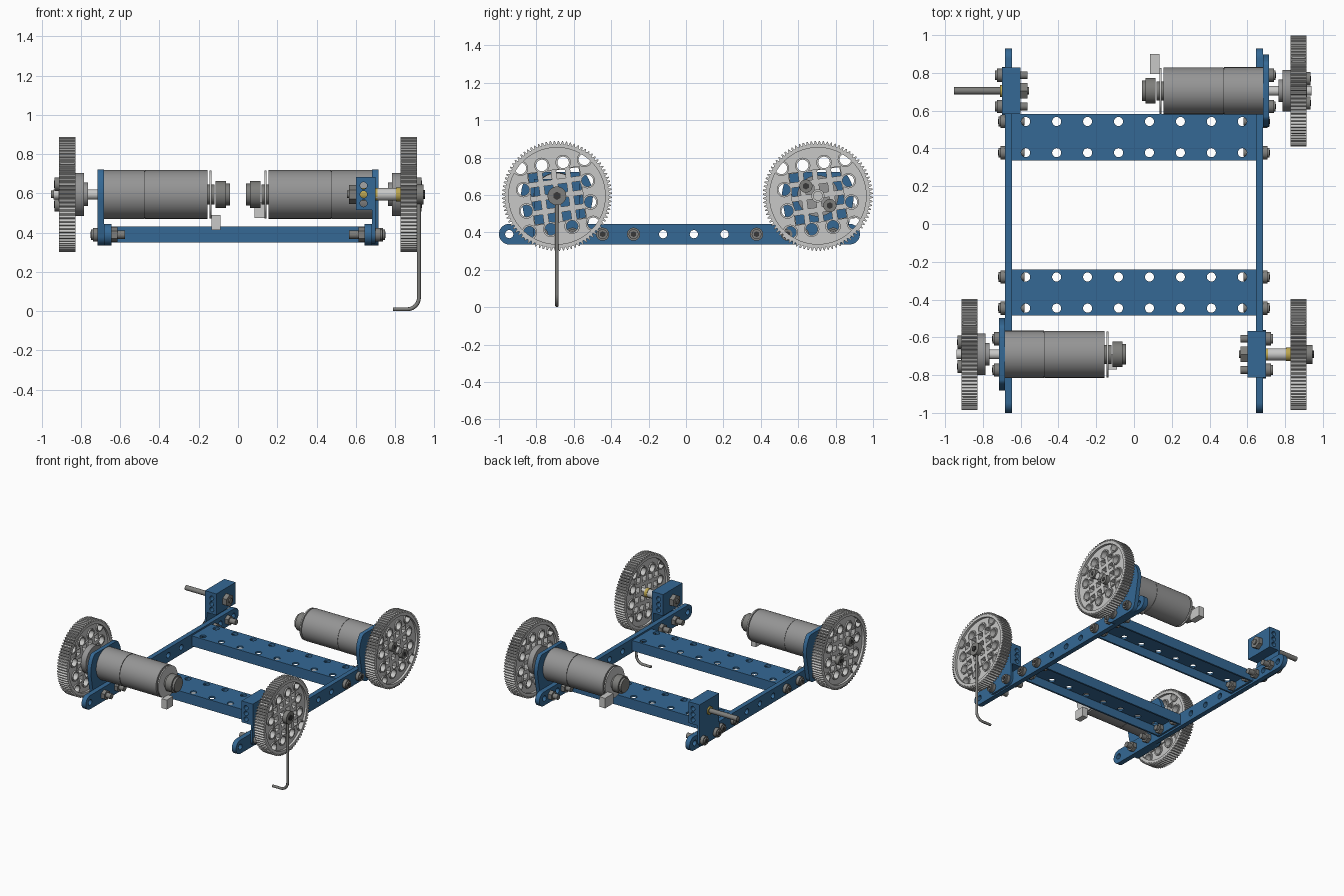
import bpy, bmesh, math
from math import pi, sin, cos, radians
from mathutils import Matrix, Vector
from mathutils.geometry import convex_hull_2d

if "Cube" in bpy.data.objects:
    bpy.data.objects.remove(bpy.data.objects["Cube"], do_unlink=True)


def material(name, r, g, b):
    m = bpy.data.materials.new(name)
    m.use_nodes = True
    m.diffuse_color = (r, g, b, 1)
    m.node_tree.nodes["Principled BSDF"].inputs["Base Color"].default_value = (r, g, b, 1)
    return m


BLUE = material("blue anodised", .035, .14, .30)
PALE = material("pale grey", .58, .58, .57)
GREY = material("motor grey", .30, .30, .30)
STEEL = material("steel", .21, .21, .20)
DARK = material("dark recess", .04, .04, .04)
BRASS = material("brass", .50, .38, .08)

WHEEL_Z, BEAM_Z = .595, .39
FRONT_Y, BACK_Y = -.69, .705


def finish(name, bm, mat):
    bmesh.ops.recalc_face_normals(bm, faces=bm.faces)
    mesh = bpy.data.meshes.new(name)
    bm.to_mesh(mesh)
    bm.free()
    ob = bpy.data.objects.new(name, mesh)
    bpy.context.collection.objects.link(ob)
    shade(ob, mat)
    return ob


def shade(ob, mat):
    ob.data.materials.clear()
    ob.data.materials.append(mat)
    for p in ob.data.polygons:
        p.use_smooth = True
        p.material_index = 0
    ob.data.set_sharp_from_angle(angle=radians(35))


def add_cyl(bm, centre, axis, length, r, sides=32, roll=0):
    rot = Vector(axis).to_track_quat('Z', 'Y').to_matrix().to_4x4()
    mat = Matrix.Translation(centre) @ rot @ Matrix.Rotation(roll, 4, 'Z')
    bmesh.ops.create_cone(bm, cap_ends=True, segments=sides, radius1=r, radius2=r,
                          depth=length, matrix=mat)


def cyl(name, x0, x1, y, z, r, mat, sides=32):
    bm = bmesh.new()
    add_cyl(bm, ((x0 + x1) / 2, y, z), (1, 0, 0), abs(x1 - x0), r, sides)
    return finish(name, bm, mat)


def prism(name, pts, x0, x1, mat):
    bm = bmesh.new()
    face = bm.faces.new([bm.verts.new((x0, y, z)) for y, z in pts])
    ext = bmesh.ops.extrude_face_region(bm, geom=[face])["geom"]
    bmesh.ops.translate(bm, vec=(x1 - x0, 0, 0),
                        verts=[v for v in ext if isinstance(v, bmesh.types.BMVert)])
    return finish(name, bm, mat)


def box(name, x0, x1, y0, y1, z0, z1, mat):
    return prism(name, [(y0, z0), (y1, z0), (y1, z1), (y0, z1)], x0, x1, mat)


def circle(y, z, r, n=48):
    return [(y + r * cos(2 * pi * i / n), z + r * sin(2 * pi * i / n)) for i in range(n)]


def hull(pts):
    return [pts[i] for i in convex_hull_2d([Vector(p) for p in pts])]


def cut(ob, bm, mat):
    # subtract the cutter solids and bake the result
    cutter = finish("cutter", bm, mat)
    cutter.hide_render = True
    mod = ob.modifiers.new("holes", 'BOOLEAN')
    mod.operation, mod.object, mod.solver = 'DIFFERENCE', cutter, 'EXACT'
    deps = bpy.context.evaluated_depsgraph_get()
    ob.data = bpy.data.meshes.new_from_object(ob.evaluated_get(deps))
    ob.modifiers.clear()
    bpy.data.objects.remove(cutter, do_unlink=True)
    shade(ob, mat)


def ring(name, x0, x1, y, z, outer, inner, mat, roll=0):
    # annulus along x; outer is a list of radii repeated around
    n = len(outer)
    bm = bmesh.new()
    loops = []
    for x, rs in ((x0, outer), (x1, outer), (x1, [inner] * n), (x0, [inner] * n)):
        loops.append([bm.verts.new((x, y + r * cos(roll + 2 * pi * i / n),
                                    z + r * sin(roll + 2 * pi * i / n)))
                      for i, r in enumerate(rs)])
    for k in range(4):
        a, b = loops[k], loops[(k + 1) % 4]
        for i in range(n):
            bm.faces.new((a[i], a[(i + 1) % n], b[(i + 1) % n], b[i]))
    return finish(name, bm, mat)


def bolt(s, y, z, outer, inner, nut_x):
    # button head, dark socket, threaded shank and hex nut; s is the side
    cyl("bolt_head", s * outer, s * (outer + .025), y, z, .035, STEEL)
    cyl("bolt_crown", s * (outer + .025), s * (outer + .035), y, z, .026, STEEL)
    cyl("bolt_socket", s * (outer + .035), s * (outer + .037), y, z, .016, DARK, 6)
    cyl("bolt_shank", s * inner, s * outer, y, z, .021, STEEL, 20)
    cyl("nut", s * nut_x, s * (nut_x - .03), y, z, .038, STEEL, 6)


# side beams with rounded ends and a row of holes
for s in (-1, 1):
    beam = prism("side_beam", hull(circle(-.945, BEAM_Z, .055) + circle(.875, BEAM_Z, .055)),
                 s * .645, s * .683, BLUE)
    holes = bmesh.new()
    for i in range(12):
        add_cyl(holes, (s * .664, -.945 + .1645 * i, BEAM_Z), (1, 0, 0), .1, .022, 20)
    cut(beam, holes, BLUE)

# cross channels, open below, with end tabs bolted to the beams
for yc in (-.363, .46):
    h, t, low, top = .1225, .014, .35, .432
    profile = [(-h, low), (-h, top), (h, top), (h, low), (h - t, low),
               (h - t, top - t), (t - h, top - t), (t - h, low)]
    channel = prism("cross_channel", [(yc + y, z) for y, z in profile], -.645, .645, BLUE)
    holes = bmesh.new()
    for i in range(8):
        for dy in (-.0825, .0825):
            add_cyl(holes, ((i - 3.5) * .1638, yc + dy, top), (0, 0, 1), .1, .024, 20)
    cut(channel, holes, BLUE)
    for s in (-1, 1):
        box("channel_end_tab", s * .63, s * .645, yc - h + t, yc + h - t, low, top - t, BLUE)
        for dy in (-.0825, .0825):
            bolt(s, yc + dy, BEAM_Z, .683, .58, .63)


def wheel(s, y, x0, x1):
    # toothed rim, recessed perforated web, raised core and hole bosses
    tilt = radians(8)
    def spin(u, v):
        return y + u * cos(tilt) - v * sin(tilt), WHEEL_Z + u * sin(tilt) + v * cos(tilt)
    ring("wheel_rim", s * x0, s * x1, y, WHEEL_Z, [.278, .278, .294, .294] * 84, .258, PALE)
    big = [spin(.115 * (i - 1.5), .115 * (j - 1.5)) for i in range(4) for j in range(4)
           if i in (0, 3) or j in (0, 3)]
    small = [spin(.075 * (i - 1.5), .075 * (j - 1.5)) for i in range(4) for j in range(4)]
    mid = s * (x0 + x1) / 2

    def cutters():
        bm = bmesh.new()
        for p in big:
            add_cyl(bm, (mid, *p), (1, 0, 0), .2, .031, 20)
        for p in small:
            m = Matrix.Translation((mid, *p)) @ Matrix.Rotation(tilt, 4, 'X')
            bmesh.ops.create_cube(bm, size=1, matrix=m @ Matrix.Diagonal((.2, .046, .046, 1)))
        return bm

    cut(cyl("wheel_web", s * (x0 + .018), s * (x1 - .018), y, WHEEL_Z, .262, PALE, 64),
        cutters(), PALE)
    corners = [spin(u * .142, v * .142) for u, v in ((-1, -1), (1, -1), (1, 1), (-1, 1))]
    cut(prism("wheel_core", corners, s * (x0 + .008), s * (x1 - .008), PALE), cutters(), PALE)
    for p in big:
        ring("hole_boss", s * (x0 + .008), s * (x1 - .008), *p, [.041] * 20, .031, PALE)
    cyl("wheel_centre", s * (x0 - .01), s * (x1 + .003), y, WHEEL_Z, .035, PALE)


def drive_motor(s, y, down):
    # mount plate, geared motor, encoder and hubbed wheel
    disc = [(a, min(b, .722)) for a, b in circle(y, WHEEL_Z, .192, 64)]
    feet = circle(y - .1, BEAM_Z, .055) + circle(y + .1, BEAM_Z, .055)
    prism("motor_mount", hull(disc + feet), s * .683, s * .715, BLUE)
    for dy in (-.0825, .0825):
        bolt(s, y + dy, BEAM_Z, .715, .575, .645)
    cyl("gearbox", s * .683, s * .477, y, WHEEL_Z, .125, GREY, 64)
    cyl("motor_seam", s * .477, s * .473, y, WHEEL_Z, .122, DARK, 64)
    cyl("motor_can", s * .473, s * .155, y, WHEEL_Z, .124, GREY, 64)
    cyl("motor_neck", s * .155, s * .12, y, WHEEL_Z, .05, STEEL)
    cyl("encoder_board", s * .145, s * .135, y, WHEEL_Z, .122, PALE, 48)
    cyl("encoder_cap", s * .115, s * .06, y, WHEEL_Z, .068, STEEL)
    cyl("encoder_cap_end", s * .06, s * .042, y, WHEEL_Z, .055, STEEL)
    if down:
        box("encoder_plug", s * .135, s * .09, y - .08, y, .415, .49, PALE)
    else:
        box("encoder_plug", s * .135, s * .085, y + .09, y + .195, .475, .555, PALE)
    cyl("output_shaft", s * .7, s * .94, y, WHEEL_Z, .026, PALE)
    cyl("wheel_hub", s * .785, s * .83, y, WHEEL_Z, .11, GREY, 48)
    cyl("hub_collar", s * .765, s * .785, y, WHEEL_Z, .06, GREY)
    wheel(s, y, .828, .912)
    for d in (-1, 1):
        py, pz = y + d * .064, WHEEL_Z - d * .052
        cyl("hub_bolt", s * .9, s * .935, py, pz, .035, STEEL)
        cyl("hub_bolt_socket", s * .935, s * .937, py, pz, .018, DARK, 6)


def bearing_block(s, y):
    # drilled block on a foot plate, with bushing, axle and retaining nut
    block = box("bearing_block", s * .6, s * .7, y - .1225, y + .1225, .515, .685, BLUE)
    holes = bmesh.new()
    for z in (.55, WHEEL_Z, .64):
        add_cyl(holes, (s * .64, y, z), (0, 1, 0), .4, .018, 20)
    cut(block, holes, BLUE)
    feet = circle(y - .0825, BEAM_Z, .045) + circle(y + .0825, BEAM_Z, .045)
    prism("block_foot", hull(feet + [(y - .1225, .52), (y + .1225, .52)]),
          s * .683, s * .7, BLUE)
    for dy in (-.0825, .0825):
        bolt(s, y + dy, BEAM_Z, .7, .565, .645)
    cyl("bushing", s * .605, s * .71, y, WHEEL_Z, .032, BRASS)
    cyl("axle", s * .555, s * .952, y, WHEEL_Z, .019, STEEL)
    cyl("axle_nut", s * .565, s * .6, y, WHEEL_Z, .048, STEEL, 6)


drive_motor(-1, FRONT_Y, True)
drive_motor(1, BACK_Y, False)
bearing_block(-1, BACK_Y)
bearing_block(1, FRONT_Y)

# free wheel with spacer, bushing and end cap
wheel(1, FRONT_Y, .828, .912)
cyl("axle_spacer", .7, .815, FRONT_Y, WHEEL_Z, .032, PALE)
cyl("wheel_bushing", .805, .83, FRONT_Y, WHEEL_Z, .036, BRASS)
cyl("axle_cap", .91, .945, FRONT_Y, WHEEL_Z, .05, STEEL)
cyl("axle_cap_socket", .945, .953, FRONT_Y, WHEEL_Z, .022, DARK, 6)

# bent crank rod hanging from the free wheel
path = [(.922, .6)] + [(.862 + .06 * cos(a), .07 - .06 * sin(a))
                       for a in (pi / 2 * i / 8 for i in range(9))] + [(.79, .01)]
curve = bpy.data.curves.new("crank_rod", 'CURVE')
curve.dimensions = '3D'
curve.bevel_depth, curve.bevel_resolution, curve.use_fill_caps = .01, 3, True
spline = curve.splines.new('POLY')
spline.points.add(len(path) - 1)
for point, (x, z) in zip(spline.points, path):
    point.co = (x, FRONT_Y, z, 1)
curve.materials.append(STEEL)
rod = bpy.data.objects.new("crank_rod", curve)
bpy.context.collection.objects.link(rod)
